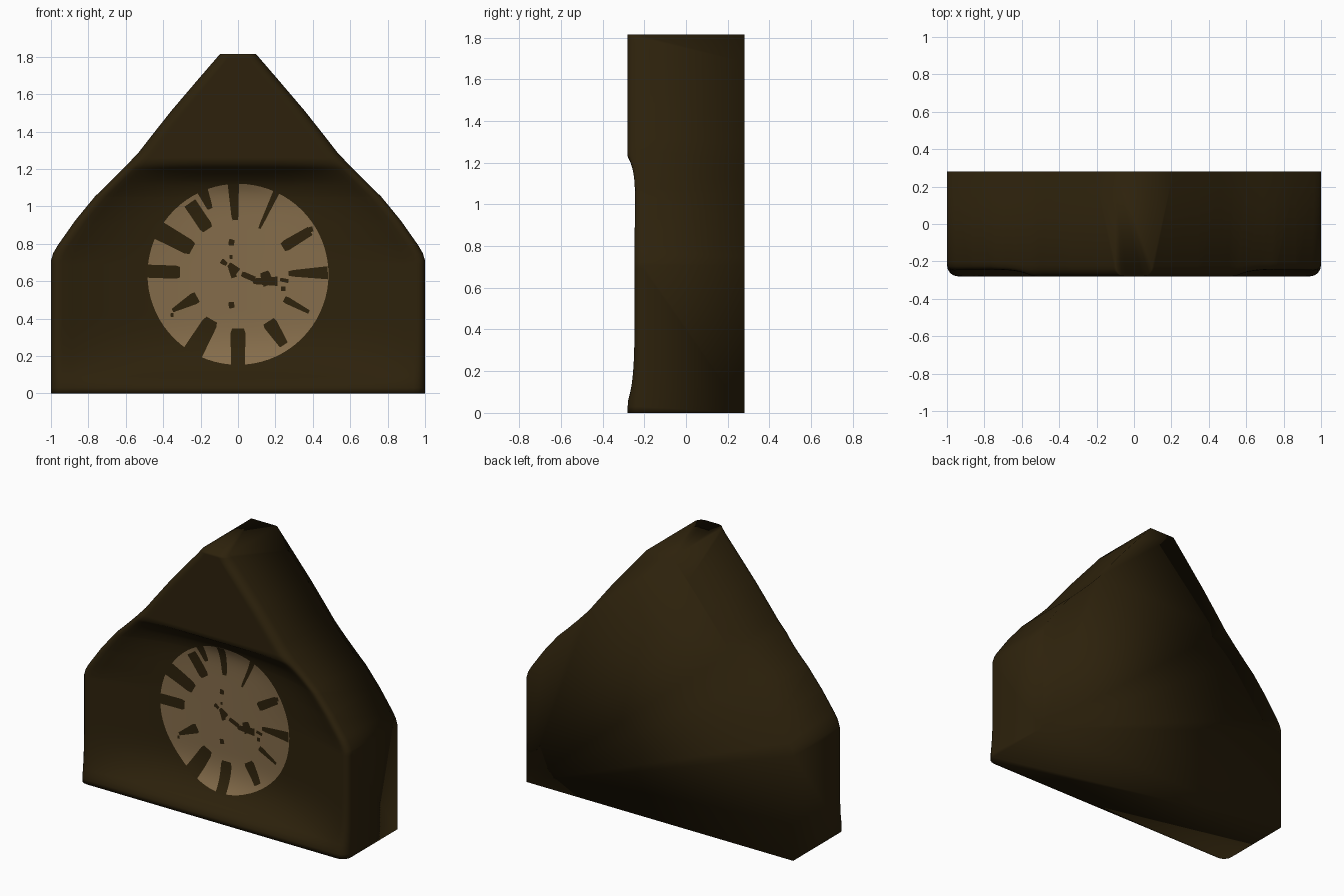
import bpy, bmesh, math
from mathutils import Vector

if "Cube" in bpy.data.objects:
    bpy.data.objects.remove(bpy.data.objects["Cube"])

def material(name, col):
    m = bpy.data.materials.new(name)
    m.diffuse_color = (*col, 1)
    m.use_nodes = True
    m.node_tree.nodes["Principled BSDF"].inputs["Base Color"].default_value = m.diffuse_color
    return m

WOOD = material("dark wood", (0.026, 0.0155, 0.0035))
FACE = material("tan dial", (0.235, 0.152, 0.07))

# Half outline of the case: (half width, height)
OUTLINE = [(1, 0), (1, .71), (.988, .75), (.965, .79), (.87, .925), (.765, 1.053),
           (.69, 1.125), (.61, 1.205), (.53, 1.29), (.465, 1.374), (.355, 1.513),
           (.21, 1.683), (.096, 1.815)]

def half_width(z):
    for (w0, z0), (w1, z1) in zip(OUTLINE, OUTLINE[1:]):
        if z <= z1 + 1e-6:
            return w0 + (w1 - w0) * (z - z0) / (z1 - z0)
    return OUTLINE[-1][0]

def front_y(x, z):
    """Front surface: bowl recess under a steep ledge."""
    low = min(1, max(0, (z - .05) / .38))
    high = min(1, max(0, (1.225 - z) / .38))
    f = (1 - (1 - low) ** 3) * (1 - (1 - high) ** 5)
    u = min(1, abs(x) / half_width(z))
    return -.28 + (.014 + .15 * (1 - u ** 2.6)) * f

def finish(name, bm, mat, angle):
    me = bpy.data.meshes.new(name)
    bm.to_mesh(me)
    bm.free()
    ob = bpy.data.objects.new(name, me)
    bpy.context.collection.objects.link(ob)
    me.materials.append(mat)
    bpy.ops.object.select_all(action='DESELECT')
    ob.select_set(True)
    bpy.context.view_layer.objects.active = ob
    bpy.ops.object.shade_smooth_by_angle(angle=math.radians(angle))
    return ob

# Case: stacked front rows, rounded toward the side edges, soft shaded all over
def build_case():
    bm = bmesh.new()
    corners = [p[1] for p in OUTLINE]
    zs = sorted({round(i * .03, 3) for i in range(61)} | set(corners))
    rows, back = [], {}
    for z in zs:
        w = half_width(z)
        r = min(.06, w * .5)
        arc = sorted(r - r * math.cos(math.radians(a)) for a in (0, 22, 45, 67))
        xs = [-w + e for e in arc]
        xs += [(w - r) * (-1 + i / 18) for i in range(37)]
        xs += [w - e for e in reversed(arc)]
        row = []
        for x in xs:
            e = min(r, w - abs(x))
            y = front_y(x, z) + r - math.sqrt(max(0, r * r - (r - e) ** 2))
            row.append(bm.verts.new((x, y, z)))
        rows.append(row)
        if z in corners:
            back[z] = [bm.verts.new((s * w, .28, z)) for s in (-1, 1)]
    for a, b in zip(rows, rows[1:]):
        for i in range(len(a) - 1):
            bm.faces.new((a[i], a[i + 1], b[i + 1], b[i]))
    # Side and roof panels
    for z0, z1 in zip(corners, corners[1:]):
        for k, end in ((0, 0), (1, -1)):
            rim = [rows[i][end] for i, z in enumerate(zs) if z0 <= z <= z1]
            bm.faces.new(rim + [back[z1][k], back[z0][k]])
    # Bottom, top and back
    bm.faces.new(rows[0] + back[corners[0]][::-1])
    bm.faces.new(rows[-1] + back[corners[-1]][::-1])
    bm.faces.new([back[z][0] for z in corners] + [back[z][1] for z in reversed(corners)])
    bmesh.ops.recalc_face_normals(bm, faces=bm.faces)
    finish("clock_case", bm, WOOD, 180)

build_case()

# Sheets that hug the front surface
def sheet(name, grid, mat, lift):
    bm = bmesh.new()
    vs = [[bm.verts.new((x, front_y(x, z) - lift, z)) for x, z in line] for line in grid]
    for a, b in zip(vs, vs[1:]):
        for i in range(len(a) - 1):
            bm.faces.new((a[i], a[i + 1], b[i + 1], b[i]))
    bmesh.ops.remove_doubles(bm, verts=bm.verts, dist=1e-5)
    bm.normal_update()
    for f in bm.faces:
        if f.normal.y > 0:
            f.normal_flip()
    finish(name, bm, mat, 60)

CX, CZ, R = 0, .637, .484
rings = [[(CX + R * k / 20 * math.cos(t * math.tau / 72),
           CZ + R * k / 20 * math.sin(t * math.tau / 72)) for t in range(73)]
         for k in range(21)]
sheet("dial", rings, FACE, .003)

def mark(name, x0, z0, x1, z1, w0, w1):
    """Tapered strip from one point to another."""
    a, b = Vector((x0, z0)), Vector((x1, z1))
    side = (b - a).orthogonal().normalized()
    grid = []
    for i in range(9):
        t = i / 8
        c, w = a.lerp(b, t), w0 + (w1 - w0) * t
        if i == 0:
            w *= .8
        grid.append([tuple(c + side * w * s) for s in (-.5, 0, .5)])
    sheet(name, grid, WOOD, .006)

# Worn hour marks: clock angle in degrees, inner and outer radius, widths
HOURS = [(-3, .29, .484, .035, .06), (25, .27, .487, .015, .035), (59, .28, .45, .06, .05),
         (89, .27, .48, .03, .07), (118, .28, .43, .04, .02), (147, .30, .45, .08, .05),
         (180, .29, .487, .08, .075), (210, .28, .487, .08, .11), (241, .25, .40, .07, .02),
         (272, .31, .487, .07, .07), (299, .28, .487, .08, .10), (326, .29, .46, .07, .07),
         (337, .38, .487, .03, .06)]
for i, (deg, r0, r1, w0, w1) in enumerate(HOURS):
    s, c = math.sin(math.radians(deg)), math.cos(math.radians(deg))
    mark(f"hour_mark_{i + 1}", CX + s * r0, CZ + c * r0, CX + s * r1, CZ + c * r1, w0, w1)

# Chipped hands and specks
PIECES = [(-.09, .71, -.06, .69, .03, .02), (-.05, .69, .0, .65, .03, .04),
          (-.04, .68, -.02, .62, .03, .03), (.02, .64, .09, .61, .03, .03),
          (.08, .60, .21, .60, .03, .05), (.14, .65, .165, .58, .05, .06),
          (.23, .56, .255, .56, .025, .025), (.225, .61, .27, .60, .02, .02),
          (-.05, .81, -.02, .805, .035, .03), (-.05, .47, -.02, .475, .035, .03),
          (-.36, .42, -.345, .42, .02, .02), (-.045, .73, -.03, .73, .02, .02),
          (.36, .87, .40, .88, .02, .03)]
for i, p in enumerate(PIECES):
    mark(f"hand_piece_{i + 1}", *p)
